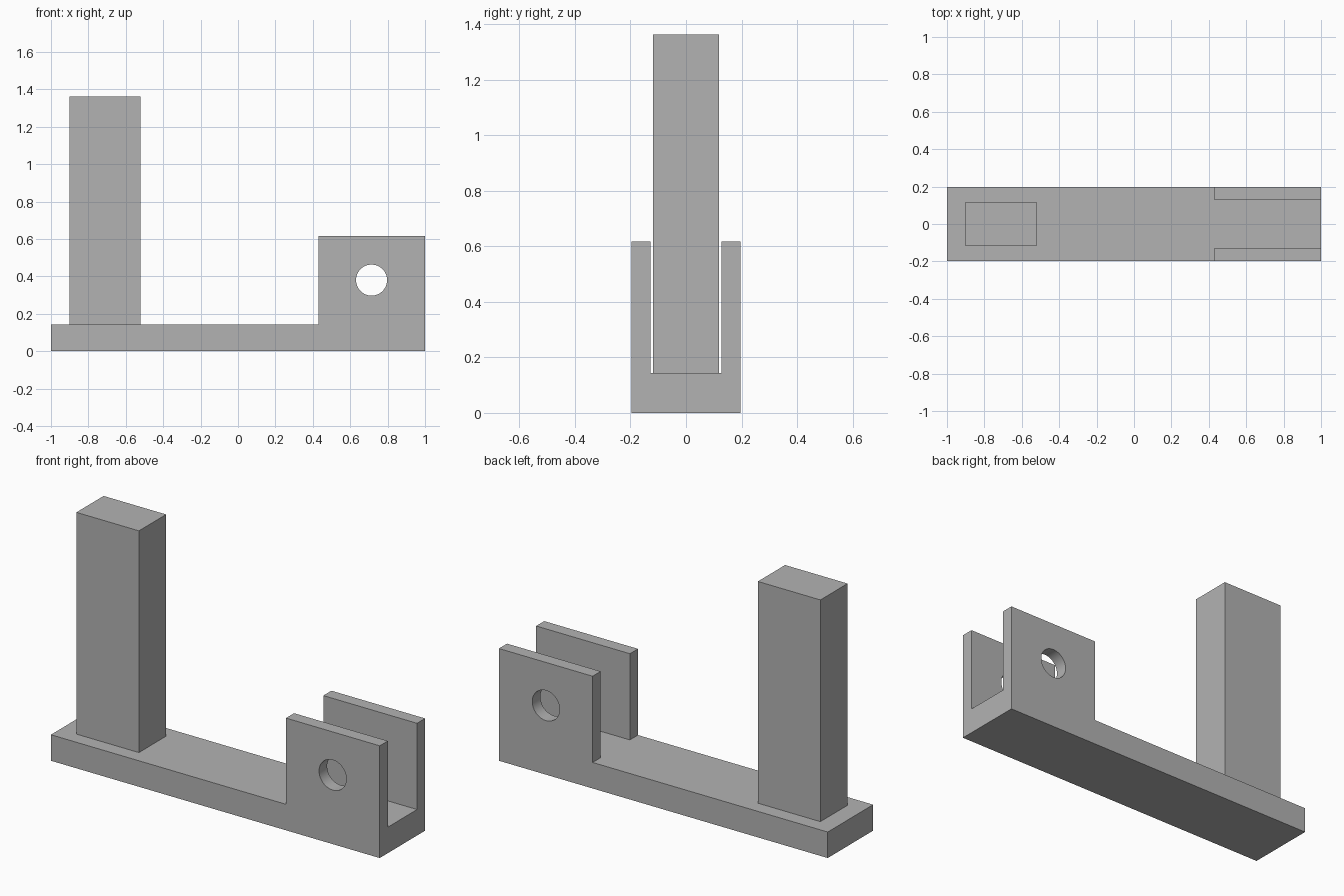
import bpy
import bmesh
import math
from mathutils import Vector

cube = bpy.data.objects.get("Cube")
if cube:
    bpy.data.objects.remove(cube, do_unlink=True)

# Main dimensions
HALF_WIDTH = 0.197
BASE_TOP = 0.143
EAR_TOP = 0.617
EAR_X = 0.43
SLOT_HALF = 0.127

grey = bpy.data.materials.new("plain grey")
grey.use_nodes = True
grey.diffuse_color = (0.45, 0.45, 0.45, 1)
grey.node_tree.nodes["Principled BSDF"].inputs["Base Color"].default_value = grey.diffuse_color


def extrude_profile(name, points, half_depth):
    """Extrude an (x, z) outline symmetrically along y."""
    bm = bmesh.new()
    face = bm.faces.new([bm.verts.new((x, -half_depth, z)) for x, z in points])
    new = bmesh.ops.extrude_face_region(bm, geom=[face])["geom"]
    moved = [v for v in new if isinstance(v, bmesh.types.BMVert)]
    bmesh.ops.translate(bm, verts=moved, vec=Vector((0, 2 * half_depth, 0)))
    bmesh.ops.recalc_face_normals(bm, faces=bm.faces)
    mesh = bpy.data.meshes.new(name)
    bm.to_mesh(mesh)
    bm.free()
    mesh.materials.append(grey)
    obj = bpy.data.objects.new(name, mesh)
    bpy.context.collection.objects.link(obj)
    return obj


def rectangle(x0, x1, z0, z1):
    return [(x0, z0), (x1, z0), (x1, z1), (x0, z1)]


def cut(target, cutter):
    """Subtract the cutter for good and delete it."""
    cutter.hide_render = True
    mod = target.modifiers.new("cut", 'BOOLEAN')
    mod.operation = 'DIFFERENCE'
    mod.solver = 'EXACT'
    mod.object = cutter
    bpy.context.view_layer.objects.active = target
    bpy.ops.object.modifier_apply(modifier=mod.name)
    bpy.data.objects.remove(cutter, do_unlink=True)


# Base plate with the raised fork block, from one stepped outline
base = extrude_profile("base_with_fork", [
    (-1, 0), (1, 0), (1, EAR_TOP), (EAR_X, EAR_TOP),
    (EAR_X, BASE_TOP), (-1, BASE_TOP)], HALF_WIDTH)

# Slot between the two ears, flush with the base top
cut(base, extrude_profile("slot_cutter", rectangle(EAR_X - 0.1, 1.1, BASE_TOP, 0.8), SLOT_HALF))

# Round pin hole through both ears
sides = 48
circle = [(0.714 + 0.083 * math.cos(math.tau * i / sides),
           0.38 + 0.083 * math.sin(math.tau * i / sides)) for i in range(sides)]
cut(base, extrude_profile("pin_hole_cutter", circle, 0.4))

# Tall upright post
post = extrude_profile("upright_post", rectangle(-0.9, -0.52, BASE_TOP, 1.362), 0.118)

# Smooth only the hole walls
bpy.ops.object.select_all(action='DESELECT')
base.select_set(True)
bpy.context.view_layer.objects.active = base
bpy.ops.object.shade_smooth_by_angle(angle=math.radians(30))
